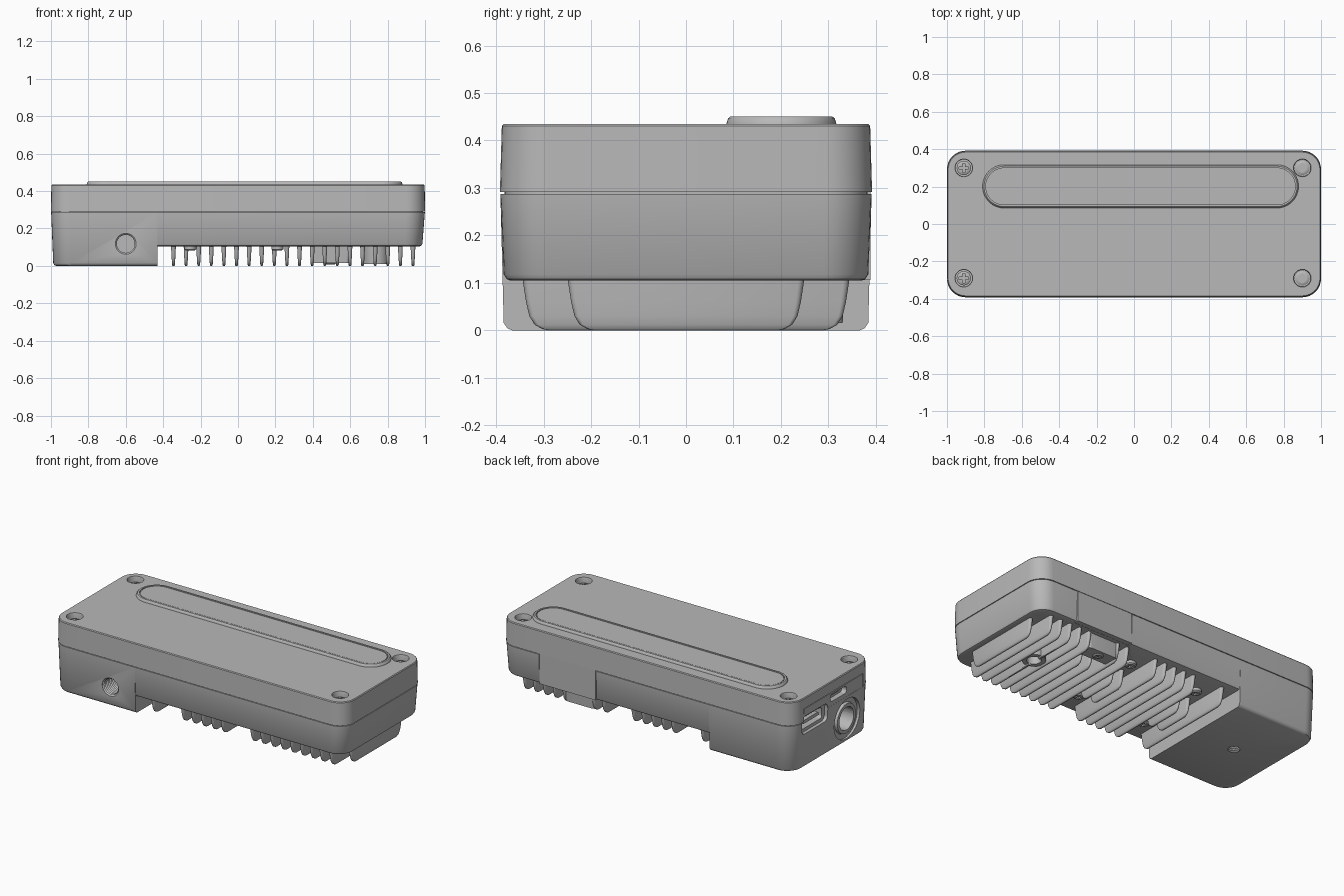
import bpy
import bmesh
import math

cube = bpy.data.objects.get("Cube")
if cube:
    bpy.data.objects.remove(cube)

grey = bpy.data.materials.new("plain grey")
grey.use_nodes = True
COLOR = (0.48, 0.48, 0.48, 1)
grey.diffuse_color = COLOR
grey.node_tree.nodes["Principled BSDF"].inputs["Base Color"].default_value = COLOR

AXES = {"z": lambda a, b, c: (a, b, c),
        "x": lambda a, b, c: (c, a, b),
        "y": lambda a, b, c: (a, c, b)}
parts = []


def finish(name, bm):
    bmesh.ops.remove_doubles(bm, verts=bm.verts, dist=1e-5)
    bmesh.ops.recalc_face_normals(bm, faces=bm.faces)
    mesh = bpy.data.meshes.new(name)
    bm.to_mesh(mesh)
    bm.free()
    mesh.materials.append(grey)
    obj = bpy.data.objects.new(name, mesh)
    bpy.context.collection.objects.link(obj)
    parts.append(obj)
    return obj


def loft(name, sections, center=(0, 0), axis="z", seg=8, keep=None):
    """Rounded rectangles (height, half_a, half_b, radius) skinned along an axis.
    keep=(x, side) slices the solid at x and keeps one side."""
    bm = bmesh.new()
    loops = []
    for c, ha, hb, r in sections:
        r = min(r, ha - 2e-5, hb - 2e-5)
        loop = []
        for q, (sa, sb) in enumerate([(1, 1), (-1, 1), (-1, -1), (1, -1)]):
            for i in range(seg + 1):
                t = (q + i / seg) * math.pi / 2
                a = center[0] + sa * (ha - r) + r * math.cos(t)
                b = center[1] + sb * (hb - r) + r * math.sin(t)
                loop.append(bm.verts.new(AXES[axis](a, b, c)))
        loops.append(loop)
    n = len(loops[0])
    for lo, hi in zip(loops, loops[1:]):
        for i in range(n):
            j = (i + 1) % n
            bm.faces.new((lo[i], lo[j], hi[j], hi[i]))
    bm.faces.new(loops[0])
    bm.faces.new(loops[-1])
    if keep:
        x, side = keep
        geom = bm.verts[:] + bm.edges[:] + bm.faces[:]
        cut = bmesh.ops.bisect_plane(bm, geom=geom, plane_co=(x, 0, 0),
                                     plane_no=(-side, 0, 0), clear_outer=True)
        edges = [e for e in cut["geom_cut"] if isinstance(e, bmesh.types.BMEdge)]
        bmesh.ops.contextual_create(bm, geom=edges)
    return finish(name, bm)


def box(name, x0, x1, y0, y1, z0, z1):
    return loft(name, [(z, (x1 - x0) / 2, (y1 - y0) / 2, 0.0005) for z in (z0, z1)],
                ((x0 + x1) / 2, (y0 + y1) / 2), seg=1)


def rod(name, center, steps, axis="z"):
    return loft(name, [(c, r, r, r) for c, r in steps], center, axis)


def cut(target, cutter):
    mod = target.modifiers.new("cut", "BOOLEAN")
    mod.object = cutter
    mod.solver = "EXACT"
    bpy.context.view_layer.objects.active = target
    bpy.ops.object.modifier_apply(modifier=mod.name)
    parts.remove(cutter)
    bpy.data.objects.remove(cutter)


def screw(name, x, y, z, r, down=False):
    s = -1 if down else 1
    head = rod(name, (x, y), [(z - s * 0.03, r), (z - s * 0.006, r), (z, r * 0.75)])
    for a, b in ((0.65, 0.15), (0.15, 0.65)):
        z0, z1 = sorted((z - s * 0.012, z + s * 0.01))
        cut(head, box("cross", x - a * r, x + a * r, y - b * r, y + b * r, z0, z1))


# Shells with a narrow seam over a recessed core
SEAM = 0.287
upper = loft("upper_shell", [(SEAM + 0.004, 1, 0.392, 0.1), (0.43, 0.998, 0.388, 0.098),
                             (0.435, 0.994, 0.384, 0.094)])
loft("inner_core", [(0.13, 0.965, 0.365, 0.08), (0.4, 0.965, 0.365, 0.08)], keep=(-0.4, 1))
loft("seam_filler", [(0.27, 0.99, 0.382, 0.09), (0.31, 0.99, 0.382, 0.09)], keep=(-0.9, 1))
lower = loft("lower_shell", [(0.105, 0.972, 0.37, 0.085), (0.108, 0.98, 0.378, 0.09),
                             (0.118, 0.986, 0.384, 0.095), (SEAM, 0.999, 0.391, 0.1)],
             keep=(-0.43, 1))
block = loft("connector_block", [(0, 0.972, 0.366, 0.085), (0.004, 0.982, 0.376, 0.09),
                                 (0.016, 0.988, 0.384, 0.095), (SEAM, 0.999, 0.391, 0.1)],
             keep=(-0.43, -1))

# Back tab reaching down from the upper shell
cut(lower, box("tab_slot", 0.34, 0.73, 0.36, 0.5, 0.1, 0.4))
box("back_tab", 0.344, 0.726, 0.35, 0.389, 0.106, 0.3)

# Raised connector panel on the end face
cut(upper, box("panel_slot", -1.1, -0.965, -0.3, 0.28, 0.2, 0.37))
panel = box("connector_panel", -0.998, -0.95, -0.296, 0.276, 0.28, 0.366)

# Ports: each cuts both the block and the panel
port_shapes = [("large_port", (0.17, 0.265), 0.125, 0.055, 0.03, -0.975),
               ("large_port_inner", (0.17, 0.265), 0.1, 0.035, 0.02, -0.88),
               ("small_port", (-0.06, 0.333), 0.08, 0.022, 0.02, -0.93),
               ("jack", (-0.15, 0.145), 0.125, 0.125, 0.125, -0.975),
               ("jack_inner", (-0.15, 0.145), 0.07, 0.07, 0.07, -0.85)]
for name, center, ha, hb, r, depth in port_shapes:
    for target in (block, panel):
        cut(target, loft(name, [(-1.1, ha, hb, r), (depth, ha, hb, r)], center, "x"))
loft("large_port_tongue", [(-0.97, 0.075, 0.01, 0.005), (-0.87, 0.075, 0.01, 0.005)],
     (0.17, 0.265), "x")
loft("small_port_tongue", [(-0.97, 0.05, 0.006, 0.004), (-0.92, 0.05, 0.006, 0.004)],
     (-0.06, 0.333), "x")
collar = rod("jack_collar", (-0.15, 0.145), [(-0.99, 0.09), (-0.96, 0.1)], "x")
cut(collar, rod("bore", (-0.15, 0.145), [(-1.1, 0.07), (-0.9, 0.07)], "x"))

# Threaded mounting holes
thread = [(-0.5, 0.056)] + [(-0.392 + i * 0.007, 0.056 if i % 2 else 0.048)
                            for i in range(1, 20)]
cut(block, rod("front_thread", (-0.6, 0.118), thread, "y"))
thread = [(-0.1, 0.038)] + [(i * 0.006, 0.04 if i % 2 else 0.033) for i in range(12)]
cut(block, rod("bottom_thread", (-0.71, 0), thread))

# Top corner screws in counterbores
for x in (-0.91, 0.9):
    for y in (-0.29, 0.3):
        cut(upper, rod("counterbore", (x, y), [(0.385, 0.045), (0.428, 0.045), (0.45, 0.053)]))
        screw("corner_screw", x, y, 0.408, 0.038)

# Raised window rim with an inset lens
WIN = (0.035, 0.201)
rim = loft("window_rim", [(0.43, 0.846, 0.117, 0.117), (0.438, 0.844, 0.115, 0.115),
                          (0.447, 0.841, 0.112, 0.112), (0.45, 0.837, 0.108, 0.108)],
           WIN, seg=16)
cut(rim, loft("rim_hole", [(0.441, 0.827, 0.098, 0.098), (0.5, 0.827, 0.098, 0.098)],
              WIN, seg=16))
loft("window_lens", [(0.44, 0.822, 0.093, 0.093), (0.448, 0.822, 0.093, 0.093)], WIN, seg=16)

# Cooling fins, shortened beside the fixings
for i in range(20):
    x = -0.345 + i * 0.0674
    front, back = -0.345, 0.345
    if i in (1, 2, 8, 9):
        front, back = -0.14, 0.14
    elif i in (12, 13):
        back = 0.2
    elif i == 19:
        front, back = -0.25, 0.25
    h = (back - front) / 2
    loft("cooling_fin", [(z, t, h - d, t) for z, t, d in
                         ((0, 0.004, 0.055), (0.003, 0.007, 0.042), (0.012, 0.008, 0.026),
                          (0.03, 0.009, 0.015), (0.06, 0.011, 0.008), (0.112, 0.013, 0))],
         (x, (front + back) / 2), seg=3)

# Underside fixings between the fins
for x in (-0.255, 0.21):
    for y in (-0.22, 0.22):
        screw("underside_screw", x, y, 0.083, 0.032, True)
loft("fixing_boss", [(0.015, 0.1, 0.045, 0.02), (0.112, 0.108, 0.05, 0.02)], (0.495, 0.285))
screw("boss_screw", 0.495, 0.285, 0.008, 0.03, True)
boss = rod("mount_boss", (0.737, 0.03), [(0.01, 0.066), (0.112, 0.07)])
cut(boss, rod("mount_bore", (0.737, 0.03), [(-0.1, 0.04), (0.09, 0.04)]))
for i in range(15, 18):
    fin = [p for p in parts if p.name.startswith("cooling_fin")][i]
    cut(fin, rod("bore_clearance", (0.737, 0.03), [(-0.1, 0.041), (0.09, 0.041)]))

# Smooth curved faces and keep hard edges
bpy.ops.object.select_all(action="DESELECT")
for part in parts:
    part.select_set(True)
bpy.context.view_layer.objects.active = upper
bpy.ops.object.shade_smooth_by_angle(angle=math.radians(35))
